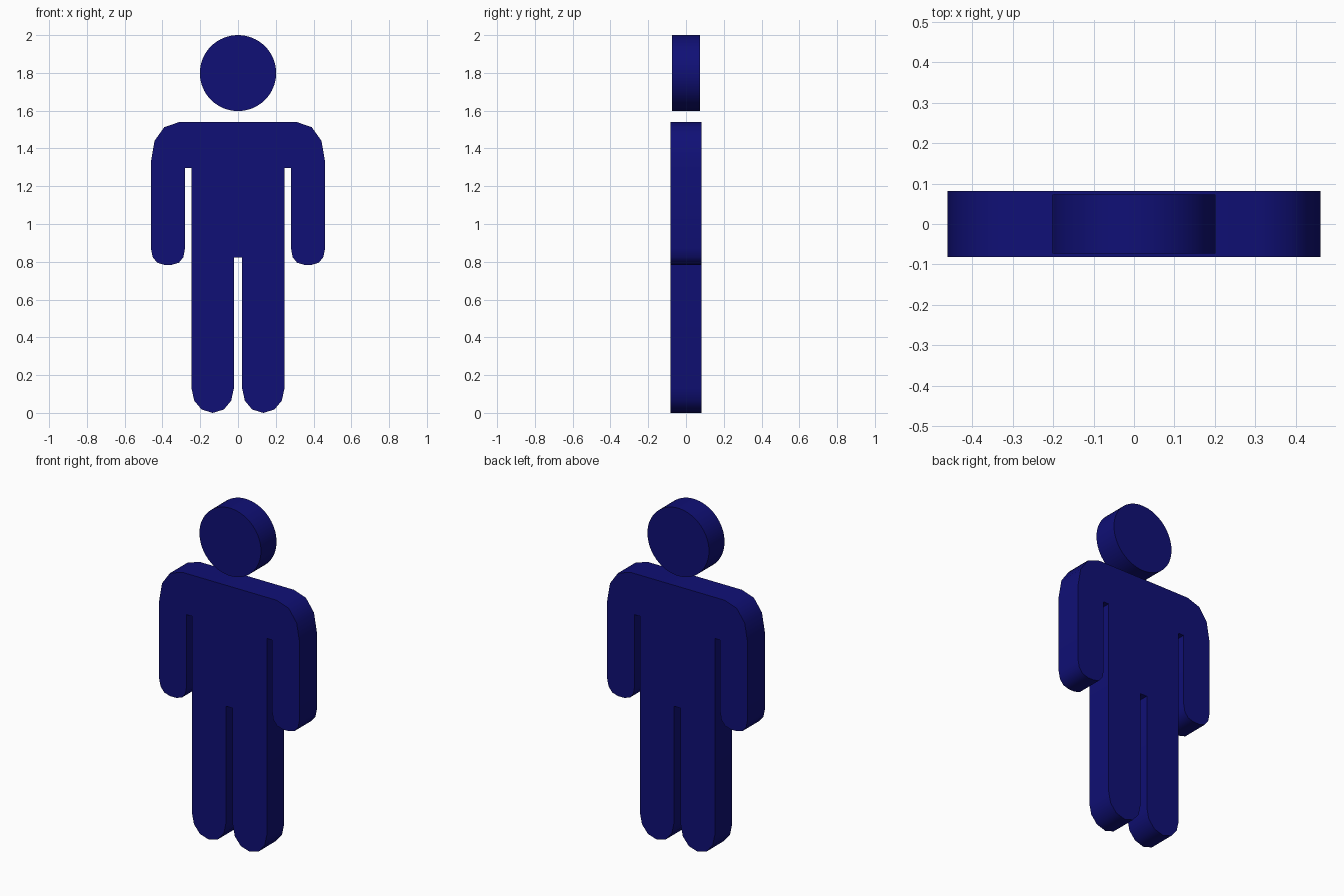
import bpy, bmesh, math

cube = bpy.data.objects.get("Cube")
if cube:
    bpy.data.objects.remove(cube, do_unlink=True)

navy = bpy.data.materials.new("navy blue")
navy.use_nodes = True
color = (0.005, 0.005, 0.18, 1)
navy.diffuse_color = color
navy.node_tree.nodes["Principled BSDF"].inputs["Base Color"].default_value = color


def slab(name, outline, half_depth):
    """Extrude an x-z outline evenly to the front and back."""
    bm = bmesh.new()
    face = bm.faces.new([bm.verts.new((x, -half_depth, z)) for x, z in outline])
    new = bmesh.ops.extrude_face_region(bm, geom=[face], use_keep_orig=True)["geom"]
    moved = [v for v in new if isinstance(v, bmesh.types.BMVert)]
    bmesh.ops.translate(bm, verts=moved, vec=(0, 2 * half_depth, 0))
    bmesh.ops.recalc_face_normals(bm, faces=bm.faces)
    mesh = bpy.data.meshes.new(name)
    bm.to_mesh(mesh)
    bm.free()
    mesh.materials.append(navy)
    obj = bpy.data.objects.new(name, mesh)
    bpy.context.collection.objects.link(obj)
    bpy.ops.object.select_all(action="DESELECT")
    obj.select_set(True)
    bpy.context.view_layer.objects.active = obj
    bpy.ops.object.shade_smooth_by_angle(angle=math.radians(40))
    return obj


# Left half of the body, from shoulder round the arm and leg to the crotch
shoulder = [(0.31, 1.54), (0.39, 1.513), (0.442, 1.44), (0.461, 1.33)]
hand = [(0.461, 0.87), (0.452, 0.825), (0.428, 0.795), (0.39, 0.784),
        (0.35, 0.784), (0.313, 0.795), (0.289, 0.825), (0.281, 0.87)]
armpit = [(0.281, 1.296), (0.246, 1.296)]
foot = [(0.246, 0.13), (0.232, 0.065), (0.193, 0.018), (0.134, 0),
        (0.075, 0.018), (0.036, 0.065), (0.022, 0.13)]
crotch = [(0.022, 0.822)]
half = shoulder + hand + armpit + foot + crotch
slab("body", half + [(-x, z) for x, z in reversed(half)], 0.081)

# Round flat head, floating above the shoulders
sides = 64
angles = [2 * math.pi * i / sides for i in range(sides)]
slab("head", [(0.202 * math.cos(a), 1.799 + 0.201 * math.sin(a)) for a in angles], 0.073)
